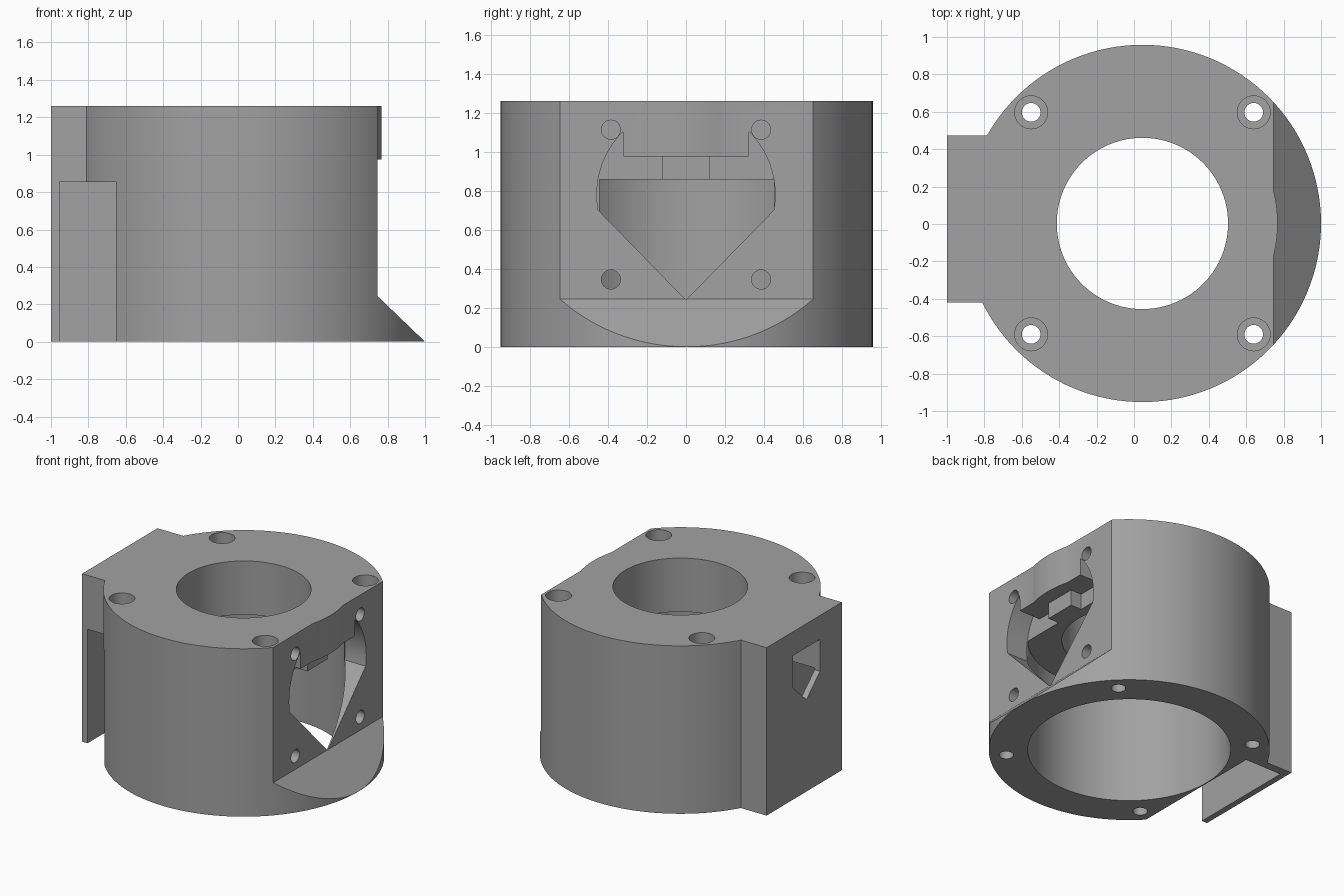
import bpy, bmesh, math
from mathutils import Vector

if "Cube" in bpy.data.objects:
    bpy.data.objects.remove(bpy.data.objects["Cube"])

CX, R, H = 0.045, 0.955, 1.26      # body axis, radius, height
FLAT = 0.745                       # x of the flat mounting face

grey = bpy.data.materials.new("mid grey")
grey.diffuse_color = (0.36, 0.36, 0.36, 1)
grey.use_nodes = True
grey.node_tree.nodes["Principled BSDF"].inputs["Base Color"].default_value = grey.diffuse_color


def prism(name, pts, direction):
    """Extrude a closed 3D outline along a direction."""
    bm = bmesh.new()
    face = bm.faces.new([bm.verts.new(p) for p in pts])
    ext = bmesh.ops.extrude_face_region(bm, geom=[face])
    verts = [v for v in ext["geom"] if isinstance(v, bmesh.types.BMVert)]
    bmesh.ops.translate(bm, verts=verts, vec=Vector(direction))
    bmesh.ops.recalc_face_normals(bm, faces=bm.faces)
    mesh = bpy.data.meshes.new(name)
    bm.to_mesh(mesh)
    bm.free()
    ob = bpy.data.objects.new(name, mesh)
    bpy.context.collection.objects.link(ob)
    mesh.materials.append(grey)
    return ob


def ring(r, n):
    return [(r * math.cos(2 * math.pi * i / n), r * math.sin(2 * math.pi * i / n)) for i in range(n)]


def rod_z(name, x, y, r, z0, z1, n=32):
    return prism(name, [(x + a, y + b, z0) for a, b in ring(r, n)], (0, 0, z1 - z0))


def rod_x(name, y, z, r, x0, x1, n=24):
    return prism(name, [(x0, y + a, z + b) for a, b in ring(r, n)], (x1 - x0, 0, 0))


def block(name, x0, x1, y0, y1, z0, z1):
    return prism(name, [(x0, y0, z0), (x1, y0, z0), (x1, y1, z0), (x0, y1, z0)], (0, 0, z1 - z0))


def combine(target, tool, op="DIFFERENCE"):
    """Apply a boolean and remove the tool object."""
    mod = target.modifiers.new("cut", "BOOLEAN")
    mod.operation, mod.solver, mod.object = op, "EXACT", tool
    bpy.context.view_layer.objects.active = target
    bpy.ops.object.modifier_apply(modifier=mod.name)
    bpy.data.objects.remove(tool, do_unlink=True)


# Round body
body = rod_z("housing", CX, 0.003, R, 0, H, 128)

# Flat mounting face with sloped foot
combine(body, prism("flat_cut", [(FLAT, -1, 0.245), (1.0, -1, 0), (1.3, -1, -0.29),
                                 (1.3, -1, 1.5), (FLAT, -1, 1.5)], (0, 2, 0)))

# Shallow bulge above the window
bulge = rod_z("bulge", CX, 0.003, 0.723, 0.975, H, 128)
combine(bulge, block("bulge_trim", -1, 0.7, -1, 1, 0.9, 1.4))
combine(body, bulge, "UNION")

# Rectangular side box
combine(body, block("side_box", -1.0, -0.6, -0.42, 0.473, 0, H), "UNION")

# Stepped central bore
combine(body, rod_z("wide_bore", CX, 0.003, 0.69, -0.1, 0.857, 128))
combine(body, rod_z("top_bore", CX, 0.003, 0.458, 0.5, 1.4, 96))

# Slot behind the side box wall
combine(body, block("slot", -0.955, -0.652, -1.2, 0.41, -0.1, 0.855))

# Pointed pocket in the side box
combine(body, prism("pocket", [(-1.1, -0.16, 1.08), (-1.1, 0.16, 1.08), (-1.1, 0.16, 0.84),
                               (-1.1, 0, 0.69), (-1.1, -0.16, 0.84)], (0.38, 0, 0)))

# Window: round sides, V bottom, notched top
arc = [(0.457 * math.cos(math.radians(a)), 0.78 + 0.457 * math.sin(math.radians(a)))
       for a in range(-10, 46, 5)]
right = [(0, 0.24)] + arc + [(0.32, 1.05), (0.32, 0.975)]
outline = right + [(-y, z) for y, z in reversed(right[1:])]
combine(body, prism("window", [(0.57, y, z) for y, z in outline], (0.4, 0, 0)))

# Small block inside the window
combine(body, block("window_block", 0.55, 0.66, -0.12, 0.12, 0.857, 1.0), "UNION")

# Screw holes: vertical with counterbores, and in the flat face
for x in (-0.55, 0.64):
    for y in (-0.59, 0.597):
        combine(body, rod_z("screw_hole", x, y, 0.05, -0.1, 1.4))
        combine(body, rod_z("counterbore", x, y, 0.088, H - 0.12, 1.4))
for y in (-0.385, 0.385):
    for z in (0.345, 1.113):
        combine(body, rod_x("face_hole", y, z, 0.049, 0.56, 0.9))

# Smooth round walls, crisp edges
bpy.ops.object.select_all(action="DESELECT")
body.select_set(True)
bpy.context.view_layer.objects.active = body
bpy.ops.object.shade_smooth_by_angle(angle=math.radians(25))
